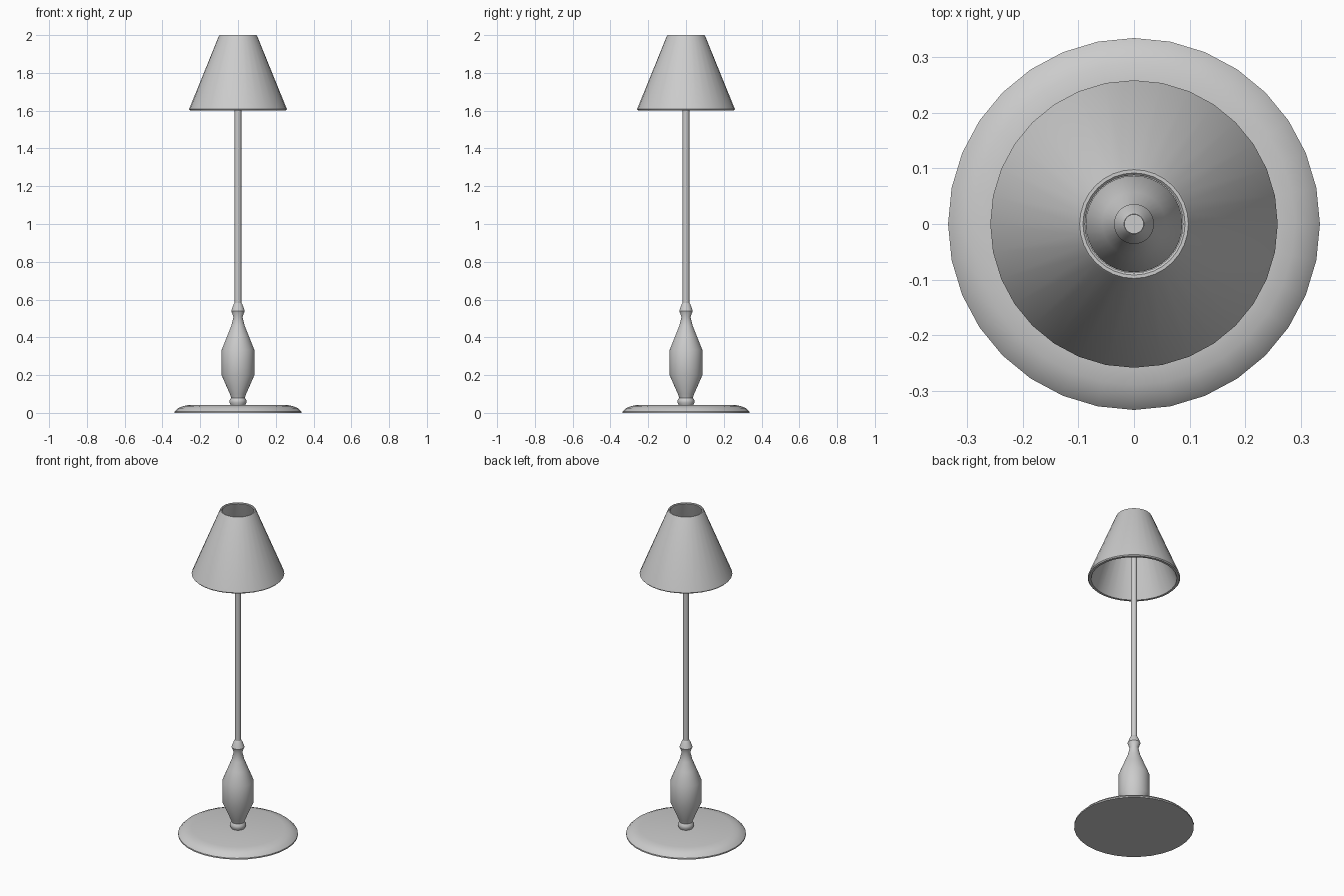
import bpy, bmesh, math

if "Cube" in bpy.data.objects:
    bpy.data.objects.remove(bpy.data.objects["Cube"])

SIDES = 32


def lathe(name, profile, closed=False, angle=30):
    """Spin (radius, z) points around z; a radius of 0 becomes a pole."""
    bm = bmesh.new()
    rings = []
    for r, z in profile:
        if r == 0:
            rings.append([bm.verts.new((0, 0, z))] * SIDES)
        else:
            rings.append([bm.verts.new((r * math.cos(2 * math.pi * i / SIDES),
                                        r * math.sin(2 * math.pi * i / SIDES), z))
                          for i in range(SIDES)])
    pairs = list(zip(rings, rings[1:]))
    if closed:
        pairs.append((rings[-1], rings[0]))
    for a, b in pairs:
        for i in range(SIDES):
            j = (i + 1) % SIDES
            bm.faces.new(list(dict.fromkeys((a[i], a[j], b[j], b[i]))))
    bmesh.ops.recalc_face_normals(bm, faces=bm.faces[:])
    mesh = bpy.data.meshes.new(name)
    bm.to_mesh(mesh)
    bm.free()
    obj = bpy.data.objects.new(name, mesh)
    bpy.context.collection.objects.link(obj)
    bpy.ops.object.select_all(action='DESELECT')
    obj.select_set(True)
    bpy.context.view_layer.objects.active = obj
    bpy.ops.object.shade_smooth_by_angle(angle=math.radians(angle))
    return obj


# Round foot with a softened rim
lathe("base", [(0, 0), (0.335, 0), (0.335, 0.008), (0.318, 0.025),
               (0.29, 0.036), (0.258, 0.042), (0, 0.042)], angle=40)

# Turned body: collar, bulb, neck and knob
lathe("turned_body", [(0, 0.04), (0.037, 0.04), (0.044, 0.054), (0.044, 0.068),
                      (0.036, 0.08), (0.043, 0.10), (0.087, 0.20), (0.087, 0.333),
                      (0.057, 0.408), (0.036, 0.46), (0.024, 0.508),
                      (0.036, 0.54), (0.024, 0.573), (0.018, 0.583), (0, 0.583)], angle=35)

# Slim pole running up inside the shade
lathe("pole", [(0, 0.57), (0.0175, 0.57), (0.0175, 1.80), (0, 1.80)])

# Open conical shade with thickness and a rounded top lip
lathe("shade", [(0.254, 1.602), (0.259, 1.608), (0.101, 1.996), (0.098, 2.0),
                (0.092, 2.0), (0.088, 1.996), (0.237, 1.608), (0.240, 1.602)],
      closed=True, angle=40)
